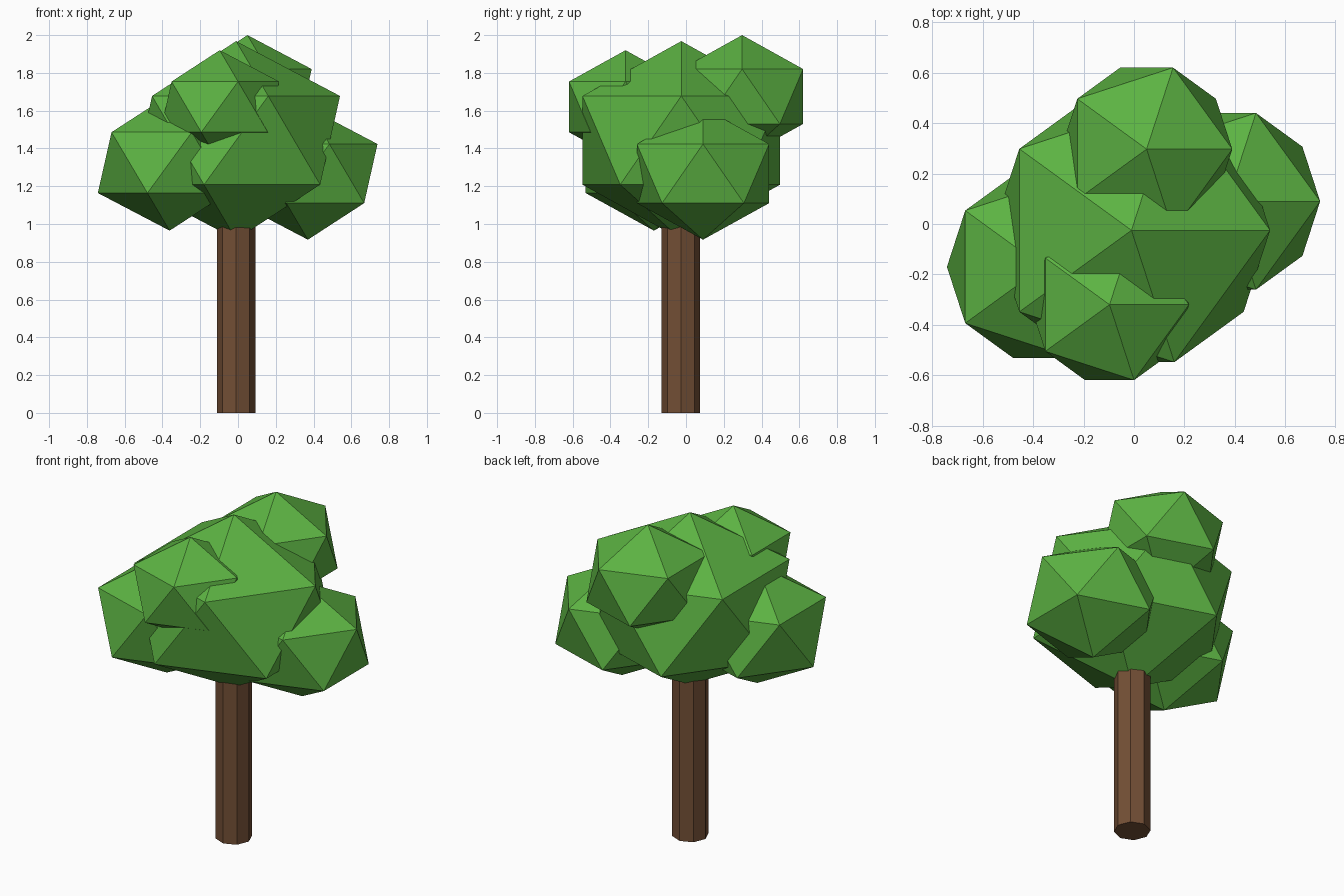
import bpy

default = bpy.data.objects.get("Cube")
if default:
    bpy.data.objects.remove(default, do_unlink=True)


def make_material(name, rgb):
    mat = bpy.data.materials.new(name)
    mat.use_nodes = True
    mat.diffuse_color = (*rgb, 1)
    mat.node_tree.nodes["Principled BSDF"].inputs["Base Color"].default_value = (*rgb, 1)
    mat.roughness = 0.9
    return mat


leaf_green = make_material("leaf green", (0.107, 0.448, 0.055))
bark_brown = make_material("bark brown", (0.171, 0.078, 0.036))


def foliage(name, centre, width, height):
    """Faceted leaf clump: a slightly flattened icosahedron."""
    bpy.ops.mesh.primitive_ico_sphere_add(subdivisions=1, radius=1, location=centre)
    clump = bpy.context.object
    clump.name = name
    clump.scale = (width, width, height)
    bpy.ops.object.transform_apply(location=False, rotation=False, scale=True)
    clump.data.materials.append(leaf_green)


# Trunk: octagonal post whose top is buried in the crown
TRUNK_TOP = 1.2
bpy.ops.mesh.primitive_cylinder_add(vertices=8, radius=0.102, depth=TRUNK_TOP,
                                    location=(-0.01, -0.027, TRUNK_TOP / 2))
trunk = bpy.context.object
trunk.name = "trunk"
trunk.data.materials.append(bark_brown)

# Crown: one large clump with four smaller ones around it
foliage("main_foliage", (-0.01, -0.025, 1.443), 0.615, 0.525)
foliage("back_foliage", (0.05, 0.297, 1.675), 0.38, 0.325)
foliage("front_foliage", (-0.097, -0.32, 1.62), 0.352, 0.30)
foliage("right_foliage", (-0.362, -0.17, 1.325), 0.425, 0.36)
foliage("left_foliage", (0.37, 0.09, 1.267), 0.412, 0.35)
